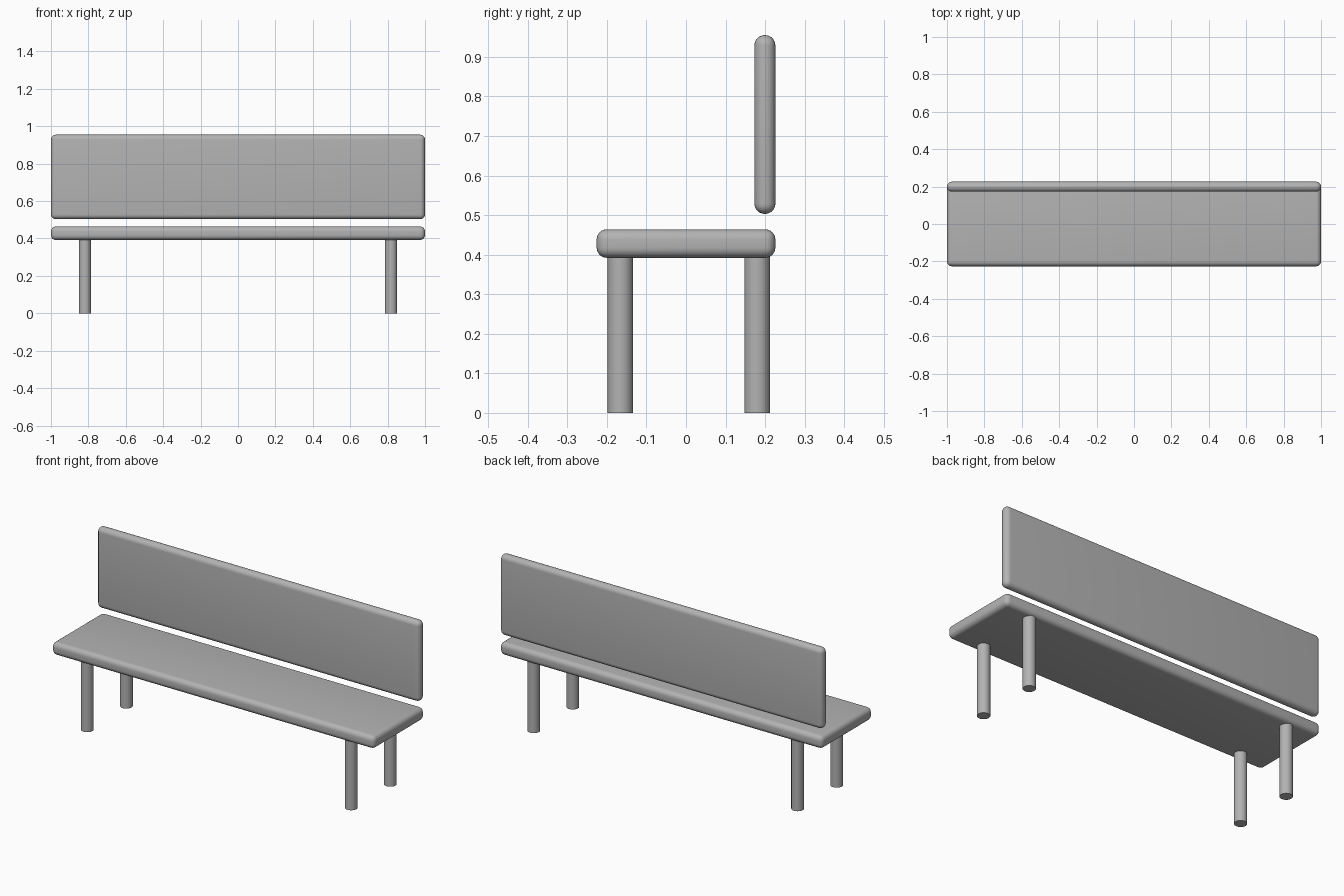
import bpy, bmesh, math

if "Cube" in bpy.data.objects:
    bpy.data.objects.remove(bpy.data.objects["Cube"])

grey = bpy.data.materials.new("plain grey")
grey.diffuse_color = (0.45, 0.45, 0.45, 1)
grey.use_nodes = True
grey.node_tree.nodes["Principled BSDF"].inputs["Base Color"].default_value = grey.diffuse_color


def finish(bm, name, angle):
    mesh = bpy.data.meshes.new(name)
    bm.to_mesh(mesh)
    bm.free()
    mesh.materials.append(grey)
    ob = bpy.data.objects.new(name, mesh)
    bpy.context.collection.objects.link(ob)
    bpy.ops.object.select_all(action='DESELECT')
    ob.select_set(True)
    bpy.context.view_layer.objects.active = ob
    bpy.ops.object.shade_smooth_by_angle(angle=math.radians(angle))
    return ob


def rounded_board(name, low, high, radius):
    bm = bmesh.new()
    bmesh.ops.create_cube(bm, size=1)
    for v in bm.verts:
        v.co = [(l + h) / 2 + c * (h - l) for l, h, c in zip(low, high, v.co)]
    bmesh.ops.bevel(bm, geom=bm.edges[:], offset=radius, segments=6,
                    profile=0.5, affect='EDGES')
    return finish(bm, name, 40)


def leg(name, x, y, top, radius=0.0325):
    bm = bmesh.new()
    bmesh.ops.create_cone(bm, cap_ends=True, segments=32, radius1=radius,
                          radius2=radius, depth=top)
    bmesh.ops.translate(bm, verts=bm.verts, vec=(x, y, top / 2))
    return finish(bm, name, 40)


# Seat and backrest boards with rounded edges
rounded_board("seat", (-1, -0.226, 0.392), (1, 0.226, 0.464), 0.026)
rounded_board("backrest", (-1, 0.173, 0.503), (1, 0.226, 0.955), 0.026)

# Four round legs
for side, x in (("left", -0.818), ("right", 0.818)):
    leg("front_leg_" + side, x, -0.166, 0.396)
    leg("back_leg_" + side, x, 0.18, 0.396)
